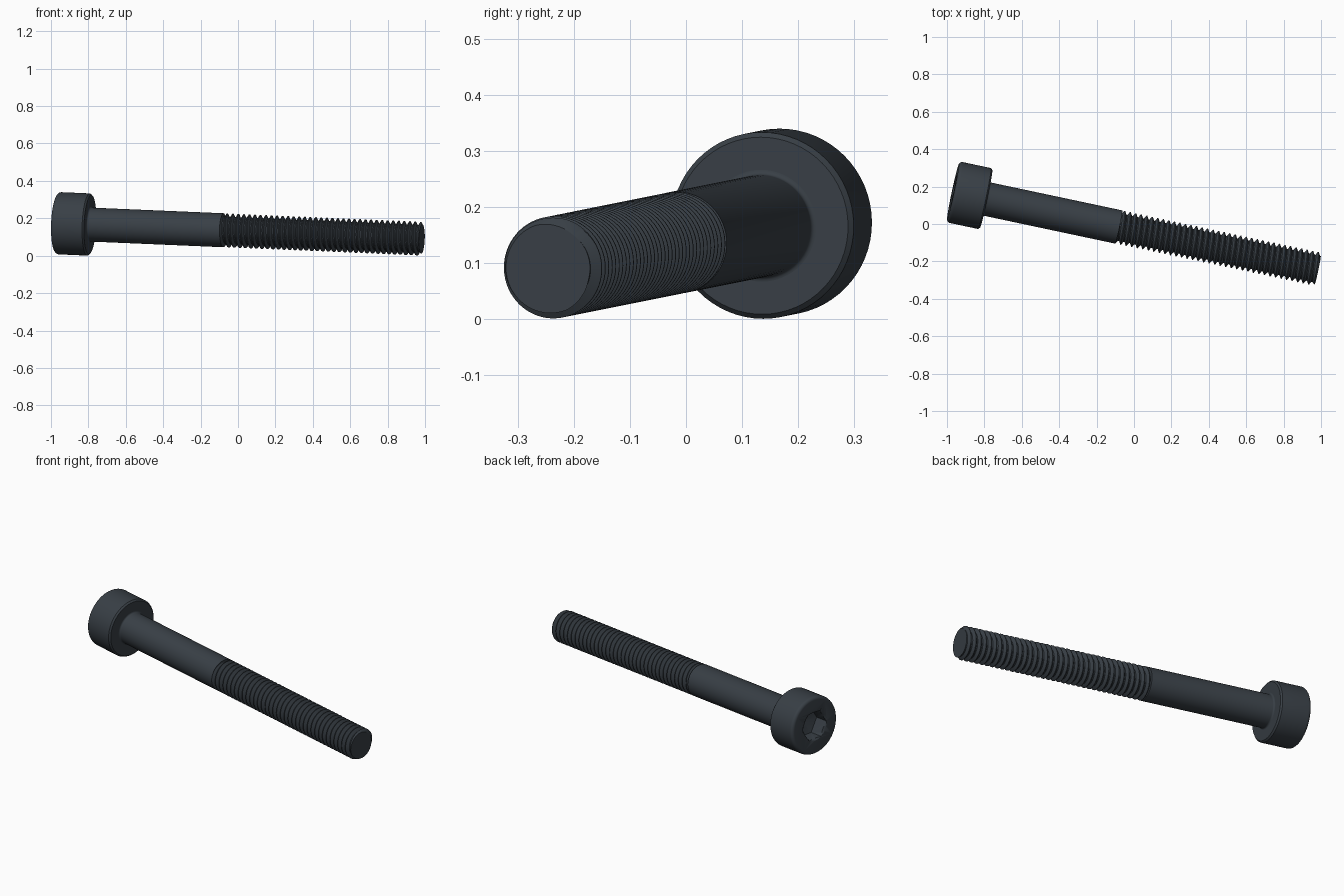
import bpy, bmesh
from math import sin, cos, pi, tau, radians
from mathutils import Matrix, Vector

cube = bpy.data.objects.get("Cube")
if cube:
    bpy.data.objects.remove(cube, do_unlink=True)

# Main sizes, in multiples of one screw unit
U = 0.0605
LENGTH, HEAD_LENGTH, THREAD_START = 33 * U, 3 * U, 15 * U
HEAD_R, BODY_R, ROOT_R, TIP_R = 2.75 * U, 1.5 * U, 1.2 * U, 1.33 * U
PITCH = 0.5 * U
SEGMENTS = 64

# The screw is built along local z from the head, then laid along its slope
start = Vector((-0.968, 0.172, 0.174))
slope = Vector((1.951, -0.414, -0.083))
placement = Matrix.Translation(start) @ slope.to_track_quat('Z', 'Y').to_matrix().to_4x4()

steel = bpy.data.materials.new("blackened steel")
steel.use_nodes = True
colour = (0.040, 0.050, 0.061, 1)
steel.diffuse_color = colour
steel.node_tree.nodes["Principled BSDF"].inputs["Base Color"].default_value = colour


def finish(name, bm):
    bmesh.ops.recalc_face_normals(bm, faces=bm.faces)
    mesh = bpy.data.meshes.new(name)
    bm.to_mesh(mesh)
    bm.free()
    mesh.materials.append(steel)
    obj = bpy.data.objects.new(name, mesh)
    bpy.context.collection.objects.link(obj)
    obj.matrix_world = placement
    bpy.ops.object.select_all(action='DESELECT')
    obj.select_set(True)
    bpy.context.view_layer.objects.active = obj
    bpy.ops.object.shade_smooth_by_angle(angle=radians(30))
    return obj


def lathe(name, profile, sides=SEGMENTS):
    """Turn (distance, radius) points into a closed solid."""
    bm = bmesh.new()
    rings = [[bm.verts.new((r * cos(tau * i / sides), r * sin(tau * i / sides), s))
              for i in range(sides)] for s, r in profile]
    for a, b in zip(rings, rings[1:]):
        for i in range(sides):
            j = (i + 1) % sides
            bm.faces.new((a[i], a[j], b[j], b[i]))
    bm.faces.new(rings[0])
    bm.faces.new(rings[-1])
    return finish(name, bm)


# Head: rounded outer rim, small bevel underneath
fillet, bevel = 0.3 * U, 0.14 * U
rim = [(fillet * (1 - cos(a)), HEAD_R - fillet * (1 - sin(a)))
       for a in (pi / 2 * k / 8 for k in range(9))]
head = lathe("head", rim + [(HEAD_LENGTH - bevel, HEAD_R), (HEAD_LENGTH, HEAD_R - bevel)])

# Hexagonal socket with a shallow countersink
hex_corner = 1.443 * U
hex_flat = hex_corner * cos(pi / 6)
depth = 1.3 * U
sink = hex_corner - hex_flat
socket = lathe("socket_cutter", [(-0.05, hex_corner), (depth, hex_corner),
                                 (depth + 0.3 * U, 0.05 * U)], 6)
countersink = lathe("countersink_cutter", [(-0.01, hex_corner + 0.017),
                                           (sink * 0.58, hex_flat)])
for cutter in (socket, countersink):
    cutter.hide_render = True
    cutter.hide_viewport = True
    cut = head.modifiers.new(cutter.name, 'BOOLEAN')
    cut.operation = 'DIFFERENCE'
    cut.solver = 'EXACT'
    cut.object = cutter

# Plain shank with a fillet under the head
small = 0.15 * U
neck = [(HEAD_LENGTH + small * (1 - cos(a)), BODY_R + small * (1 - sin(a)))
        for a in (pi / 2 * k / 5 for k in range(6))]
lathe("shank", [(HEAD_LENGTH - 0.02, BODY_R + small)] + neck + [(THREAD_START, BODY_R)])


# Thread: a right-handed helical ridge trimmed flat at both ends
def ridge(phase):
    """Radius across one pitch: narrow flat crest, sloped flanks, flat root."""
    p = abs((phase % 1) - 0.5) * 2
    return ROOT_R + (BODY_R - ROOT_R) * min(1, max(0, (p - 0.2) / 0.68))


def thread_point(turn, angle):
    s = THREAD_START + (turn + angle) * PITCH
    s = min(max(s, THREAD_START - 0.002), LENGTH)
    phase = (s - THREAD_START) / PITCH - angle
    r = min(ridge(phase), TIP_R + (LENGTH - s) * 0.8)
    a = tau * angle + radians(200)
    return r * cos(a), r * sin(a), s


bm = bmesh.new()
turns = round((LENGTH - THREAD_START) / PITCH)
stations = [k + f for k in range(-1, turns + 1) for f in (0.06, 0.4, 0.6, 0.94)]
rows = [[bm.verts.new(thread_point(t, i / SEGMENTS)) for i in range(SEGMENTS + 1)]
        for t in stations]
for a, b in zip(rows, rows[1:]):
    for i in range(SEGMENTS):
        bm.faces.new((a[i], a[i + 1], b[i + 1], b[i]))
bmesh.ops.remove_doubles(bm, verts=bm.verts, dist=0.00002)
bmesh.ops.dissolve_degenerate(bm, edges=bm.edges, dist=0.00002)
# Close the two trimmed ends
bmesh.ops.holes_fill(bm, edges=[e for e in bm.edges if e.is_boundary], sides=0)
finish("thread", bm)
